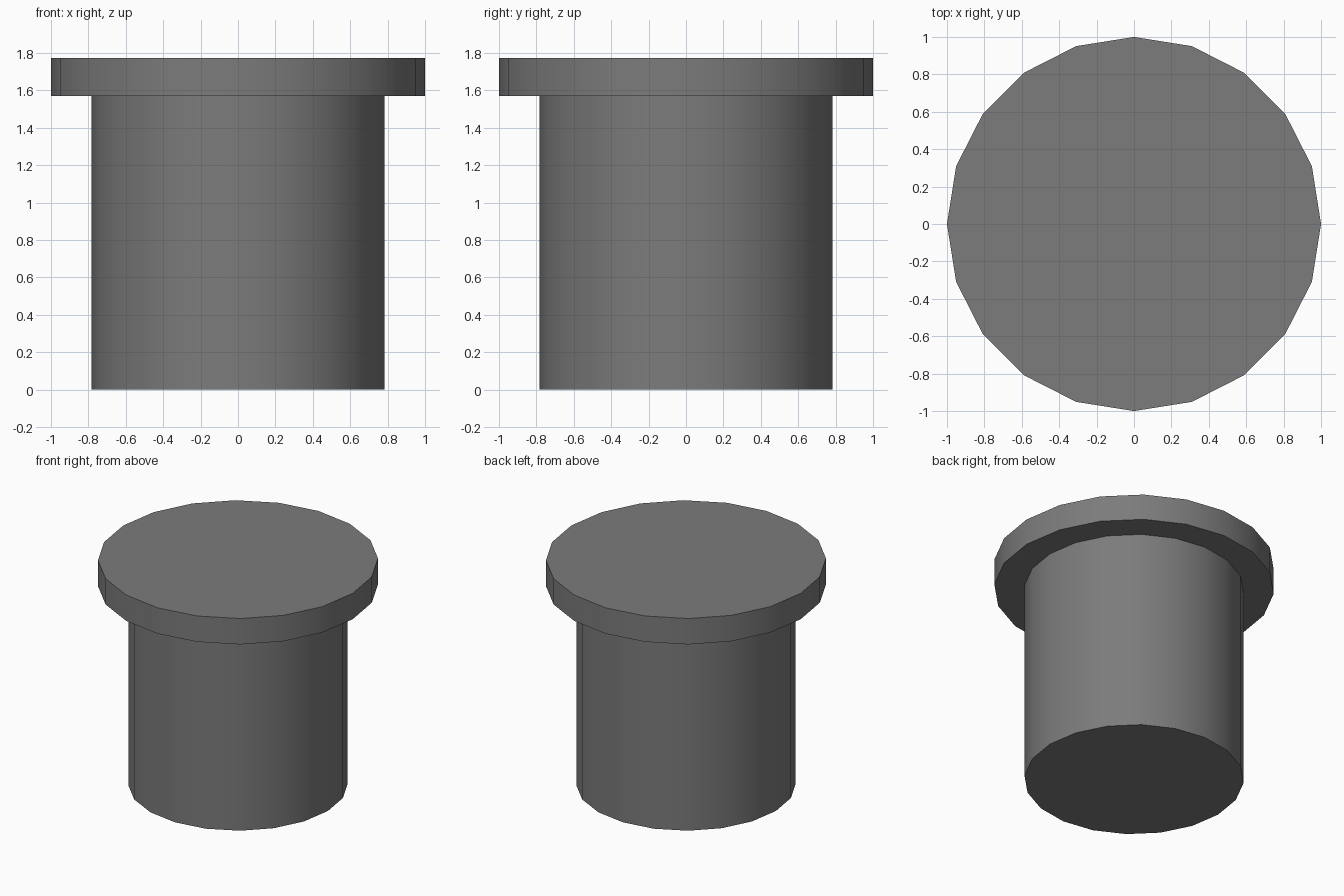
import bpy, bmesh, math

if "Cube" in bpy.data.objects:
    bpy.data.objects.remove(bpy.data.objects["Cube"])

SIDES = 20
R_FLANGE, R_BODY = 1.0, 0.784
Z_STEP, Z_TOP = 1.569, 1.773

bm = bmesh.new()


def ring(r, z):
    return [bm.verts.new((r * math.cos(math.tau * i / SIDES),
                          r * math.sin(math.tau * i / SIDES), z)) for i in range(SIDES)]


# Round plug body stepping out to a wider flange, as one closed skin
profile = [(R_BODY, 0), (R_BODY, Z_STEP), (R_FLANGE, Z_STEP), (R_FLANGE, Z_TOP)]
rings = [ring(r, z) for r, z in profile]
for a, b in zip(rings, rings[1:]):
    for i in range(SIDES):
        j = (i + 1) % SIDES
        bm.faces.new((a[i], a[j], b[j], b[i]))

# Flat end caps
bm.faces.new(rings[0][::-1])
bm.faces.new(rings[-1])
bmesh.ops.recalc_face_normals(bm, faces=bm.faces)

mesh = bpy.data.meshes.new("flanged_plug")
bm.to_mesh(mesh)
bm.free()
plug = bpy.data.objects.new("flanged_plug", mesh)
bpy.context.collection.objects.link(plug)

# Dark grey surface
dark = bpy.data.materials.new("dark_grey")
dark.diffuse_color = (0.2, 0.2, 0.2, 1)
dark.use_nodes = True
dark.node_tree.nodes["Principled BSDF"].inputs["Base Color"].default_value = dark.diffuse_color
mesh.materials.append(dark)

# Smooth around the sides, crisp at the rims
bpy.context.view_layer.objects.active = plug
plug.select_set(True)
bpy.ops.object.shade_smooth_by_angle(angle=math.radians(30))
